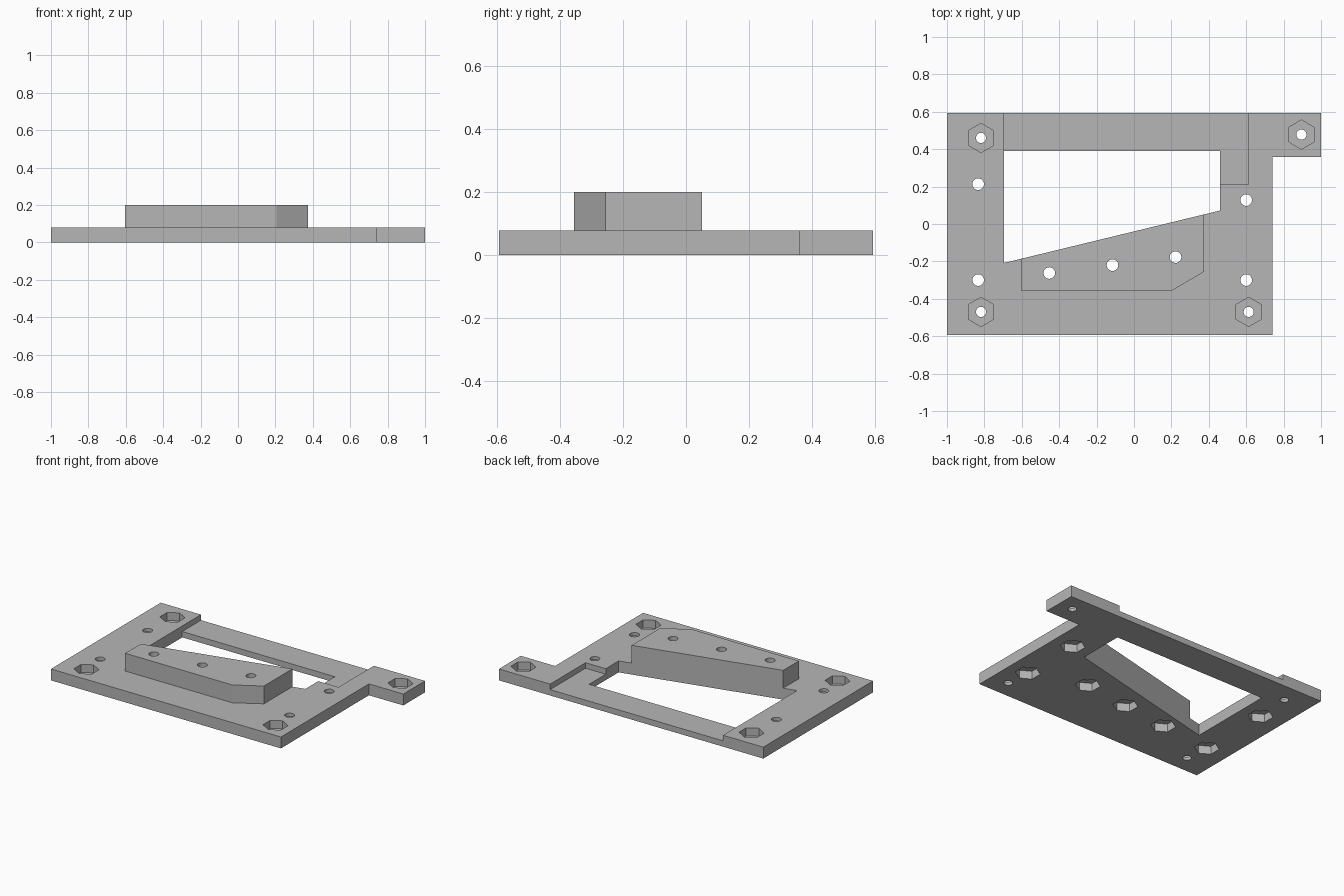
import bpy, bmesh
from math import sin, cos, pi

if "Cube" in bpy.data.objects:
    bpy.data.objects.remove(bpy.data.objects["Cube"], do_unlink=True)

grey = bpy.data.materials.new("plain_grey")
grey.use_nodes = True
grey.diffuse_color = (0.47, 0.47, 0.47, 1)
grey.node_tree.nodes["Principled BSDF"].inputs["Base Color"].default_value = grey.diffuse_color


def prism(name, points, z0, z1):
    """Extrude a counter-clockwise outline from z0 to z1."""
    bm = bmesh.new()
    face = bm.faces.new([bm.verts.new((x, y, z0)) for x, y in points])
    top = bmesh.ops.extrude_face_region(bm, geom=[face])["geom"]
    bmesh.ops.translate(bm, vec=(0, 0, z1 - z0),
                        verts=[v for v in top if isinstance(v, bmesh.types.BMVert)])
    bmesh.ops.recalc_face_normals(bm, faces=bm.faces)
    mesh = bpy.data.meshes.new(name)
    bm.to_mesh(mesh)
    bm.free()
    mesh.materials.append(grey)
    obj = bpy.data.objects.new(name, mesh)
    bpy.context.collection.objects.link(obj)
    return obj


def ring(x, y, radius, sides):
    """Regular polygon with a corner pointing along y."""
    return [(x + radius * sin(-2 * pi * i / sides), y + radius * cos(2 * pi * i / sides))
            for i in range(sides)]


def combine(target, tool, operation):
    """Apply a boolean and remove the tool."""
    tool.hide_render = True
    mod = target.modifiers.new("boolean", "BOOLEAN")
    mod.operation, mod.solver, mod.object = operation, "EXACT", tool
    with bpy.context.temp_override(object=target, active_object=target):
        bpy.ops.object.modifier_apply(modifier=mod.name)
    bpy.data.objects.remove(tool, do_unlink=True)


THICK, BLOCK_TOP, STEP, POCKET = 0.078, 0.2, 0.04, 0.055

# Base plate with the ear at the back
plate = prism("mounting_plate", [(-1, -0.593), (0.74, -0.593), (0.74, 0.358),
                                 (1, 0.358), (1, 0.593), (-1, 0.593)], 0, THICK)

# Raised block, trimmed by the slanted window below
block = prism("raised_block", [(-0.605, -0.355), (0.205, -0.355), (0.375, -0.255),
                               (0.375, 0.15), (-0.605, 0.15)], STEP, BLOCK_TOP)
combine(plate, block, "UNION")

# Window through plate and block
window = prism("window_cutter", [(-0.695, -0.208), (0.46, 0.072),
                                 (0.46, 0.39), (-0.695, 0.39)], -0.1, 0.4)
combine(plate, window, "DIFFERENCE")

# Lowered ledge along the back
ledge = prism("ledge_cutter", [(-0.695, 0.21), (0.613, 0.21),
                               (0.613, 0.7), (-0.695, 0.7)], STEP, 0.4)
combine(plate, ledge, "DIFFERENCE")

# Corner holes have nut pockets on top, the other holes have them underneath
corner_holes = [(-0.818, 0.46), (-0.818, -0.47), (0.613, -0.47), (0.895, 0.478)]
other_holes = [(-0.833, 0.213), (-0.833, -0.3), (0.6, 0.128), (0.6, -0.3),
               (-0.453, -0.262), (-0.115, -0.22), (0.222, -0.177)]
for spots, radius, low, high in ((corner_holes, 0.027, THICK - POCKET, 0.3),
                                 (other_holes, 0.031, -0.1, POCKET)):
    for x, y in spots:
        combine(plate, prism("hole_cutter", ring(x, y, radius, 32), -0.2, 0.4), "DIFFERENCE")
        combine(plate, prism("nut_cutter", ring(x, y, 0.078, 6), low, high), "DIFFERENCE")

# Smooth hole walls, keep every edge sharp
bpy.ops.object.select_all(action="DESELECT")
plate.select_set(True)
bpy.context.view_layer.objects.active = plate
bpy.ops.object.shade_smooth_by_angle(angle=pi / 7)
